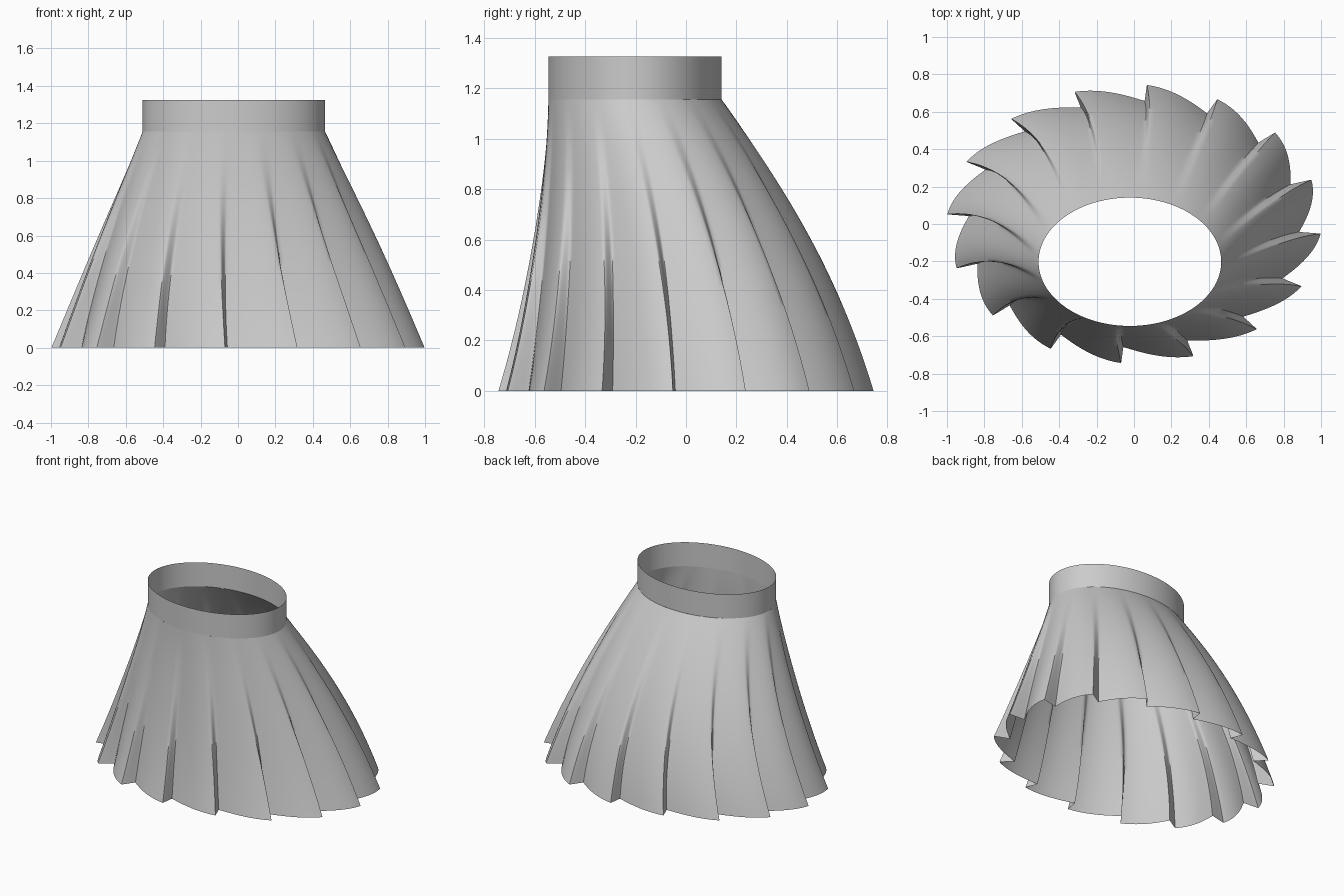
import bpy
from math import sin, cos, pi, radians

if "Cube" in bpy.data.objects:
    bpy.data.objects.remove(bpy.data.objects["Cube"])

PLEATS, STEP, SLOPE, ROWS = 16, 6, 14, 28
Z_WAIST, Z_TOP = 1.155, 1.325
WAIST = (-0.022, -0.202, 0.488, 0.343)   # centre x, centre y, radius x, radius y


def mix(a, b, t):
    return a + (b - a) * t


def smooth(t):
    return t * t * (3 - 2 * t)


def pleat_profile(u):
    """(phase, height) of one pleat: steep step from tip to valley, then slow rise.
    The step gets wider and softer towards the waist (u = 1)."""
    w = 0.015 + 0.35 * u ** 2
    pts = []
    for i in range(STEP):
        s = i / STEP
        pts.append((w * s, 1 - smooth(s)))
    for i in range(SLOPE):
        s = i / SLOPE
        sharp = 0.5 * s + 0.5 * sin(pi / 2 * s)
        pts.append((mix(w, 1, s), mix(sharp, smooth(s), 0.2 + 0.6 * u)))
    return pts


def skirt_ring(u):
    cx, cy = WAIST[0] * u ** 2, WAIST[1] * u ** 2
    bump = 0.018 * sin(pi * u)
    rx, ry = mix(1.0, WAIST[2], u) + bump * 0.6, mix(0.745, WAIST[3], u) + bump
    depth = 0.115 * (1 - u) ** 1.1
    ring = []
    for k in range(PLEATS):
        for phase, height in pleat_profile(u):
            a = radians(-4 - 6 * u) + 2 * pi * (k + phase) / PLEATS
            r = 1 - depth * (1 - height)
            ring.append((cx + rx * r * cos(a), cy + ry * r * sin(a), Z_WAIST * u))
    return ring


def band_ring(z, n=128):
    cx, cy, rx, ry = WAIST
    return [(cx + rx * cos(2 * pi * i / n), cy + ry * sin(2 * pi * i / n), z)
            for i in range(n)]


def loft(name, rings):
    n = len(rings[0])
    verts = [v for ring in rings for v in ring]
    faces = [(j * n + i, j * n + (i + 1) % n, (j + 1) * n + (i + 1) % n, (j + 1) * n + i)
             for j in range(len(rings) - 1) for i in range(n)]
    mesh = bpy.data.meshes.new(name)
    mesh.from_pydata(verts, [], faces)
    obj = bpy.data.objects.new(name, mesh)
    bpy.context.collection.objects.link(obj)
    bpy.ops.object.select_all(action='DESELECT')
    obj.select_set(True)
    bpy.context.view_layer.objects.active = obj
    bpy.ops.object.shade_smooth_by_angle(angle=radians(50))
    return obj


# Pleated cloth, open at hem and waist
loft("pleated_skirt", [skirt_ring(j / ROWS) for j in range(ROWS + 1)])

# Straight waistband
loft("waistband", [band_ring(Z_WAIST), band_ring(Z_TOP)])
